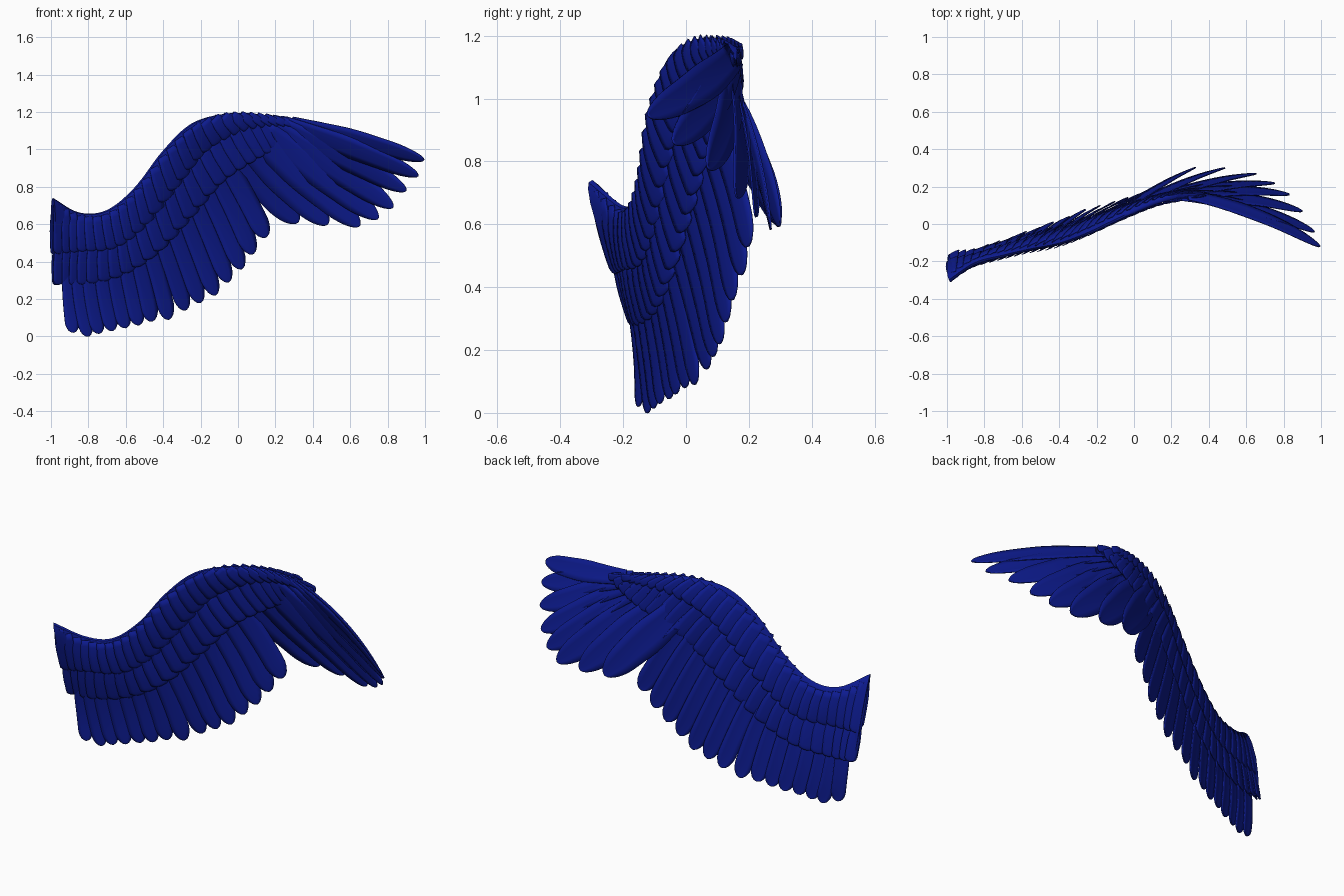
import bpy, bmesh, math
from mathutils import Vector as V

if "Cube" in bpy.data.objects:
    bpy.data.objects.remove(bpy.data.objects["Cube"])

# Guide lines along the wing: leading edge, first covert line, second covert line
LEAD = [V(p) for p in [(-.99, -.295, .73), (-.85, -.205, .655), (-.70, -.165, .668), (-.55, -.13, .79), (-.40, -.1, .985),
                       (-.25, -.045, 1.13), (-.08, .035, 1.185), (.08, .105, 1.19), (.22, .15, 1.165)]]
MID = [V(p) for p in [(-.985, -.21, .45), (-.84, -.18, .46), (-.66, -.125, .48), (-.50, -.08, .60), (-.33, -.035, .81),
                      (-.18, .025, .99), (0, .09, 1.1), (.16, .14, 1.135), (.29, .155, 1.14)]]
LOW = [V(p) for p in [(-.98, -.16, .28), (-.84, -.145, .28), (-.64, -.09, .32), (-.44, -.04, .44), (-.26, .02, .63),
                      (-.08, .08, .83), (.1, .14, .95), (.24, .17, 1.03), (.385, .16, 1.12)]]
SECONDARY_TIPS = [(-.88, -.15, .02), (-.80, -.12, 0), (-.74, -.10, .015), (-.67, -.08, .03), (-.60, -.05, .045),
                  (-.53, -.03, .06), (-.46, 0, .08), (-.37, .03, .09), (-.28, .07, .14), (-.20, .09, .18),
                  (-.12, .11, .22), (-.05, .13, .29), (.02, .15, .36), (.08, .18, .44), (.15, .2, .53)]
PRIMARY_TIPS = [(.32, .3, .61), (.48, .3, .60), (.65, .27, .59), (.75, .22, .63),
                (.83, .16, .69), (.90, .07, .78), (.965, -.04, .86), (.995, -.12, .945)]

mat = bpy.data.materials.new("deep_blue")
mat.diffuse_color = (.004, .011, .28, 1)
mat.use_nodes = True
mat.node_tree.nodes["Principled BSDF"].inputs["Base Color"].default_value = mat.diffuse_color


def at(line, u):
    """Catmull-Rom sample of a guide line at station u."""
    n = len(line) - 1
    u = max(0, min(n, u))
    i = min(int(u), n - 1)
    t = u - i
    b, c = line[i], line[i + 1]
    a = line[i - 1] if i else 2 * b - c
    d = line[i + 2] if i + 2 <= n else 2 * c - b
    return .5 * (2 * b + (c - a) * t + (2 * a - 5 * b + 4 * c - d) * t * t + (3 * b - a - 3 * c + d) * t ** 3)


def facing(u):
    """Outward direction of the wing's front side."""
    return V((.38, -1, .2)).lerp(V((-.1, -1, -.1)), max(0, u - 5) / 3).normalized()


def finish(bm, name, thickness=0):
    bmesh.ops.recalc_face_normals(bm, faces=bm.faces)
    me = bpy.data.meshes.new(name)
    bm.to_mesh(me)
    bm.free()
    ob = bpy.data.objects.new(name, me)
    bpy.context.collection.objects.link(ob)
    me.materials.append(mat)
    if thickness:
        s = ob.modifiers.new("thickness", 'SOLIDIFY')
        s.thickness, s.offset = thickness, 0
    bpy.ops.object.select_all(action='DESELECT')
    ob.select_set(True)
    bpy.context.view_layer.objects.active = ob
    bpy.ops.object.shade_smooth_by_angle(angle=math.radians(35))


def feather(bm, a, ctrl, c, width, normal, tilt=.1, taper=0, camber=.04, tip=.16, steps=13):
    """Rounded, cambered blade along a quadratic curve."""
    rows = []
    for k in range(steps + 1):
        t = 1 - (1 - k / steps) ** 1.7
        p = a * (1 - t) ** 2 + ctrl * 2 * t * (1 - t) + c * t * t
        d = ((ctrl - a) * (1 - t) + (c - ctrl) * t).normalized()
        side = normal.cross(d).normalized()
        up = d.cross(side)
        side = (side + up * tilt).normalized()
        w = (.7 + .3 * min(1, t / .4)) * (1 - taper * max(0, t - .5) * 2)
        if t > 1 - tip:
            w *= math.sqrt(max(.004, 1 - ((t - 1 + tip) / tip) ** 2))
        rows.append([bm.verts.new(p + side * width * .5 * w * s + up * camber * width * w * (1 - s * s))
                     for s in (-1, -.5, 0, .5, 1)])
    for r, q in zip(rows, rows[1:]):
        for j in range(4):
            bm.faces.new((r[j], r[j + 1], q[j + 1], q[j]))


# Arm: tapered fleshy core under the coverts
bm = bmesh.new()
profile = [(-.02, 0), (0, .011), (.04, .017), (.12, .022), (.3, .024), (.5, .016), (.75, .008), (.97, .003)]
rings = []
for k in range(49):
    u = k / 6
    n, thick = facing(u), 1 + .5 * max(0, 1 - u * 2) - .5 * max(0, (u - 6) / 2)

    def spot(f, h):
        p = at(LEAD, u).lerp(at(MID, u), f * 2) if f < .5 else at(MID, u).lerp(at(LOW, u), f * 2 - 1)
        return bm.verts.new(p + n * h * thick)
    rings.append([spot(f, h) for f, h in profile] + [spot(f, -h) for f, h in profile[:0:-1]])
for r, q in zip(rings, rings[1:]):
    for j in range(len(r)):
        m = (j + 1) % len(r)
        bm.faces.new((r[j], r[m], q[m], q[j]))
bm.faces.new(rings[0])
bm.faces.new(rings[-1])
finish(bm, "wing_arm")


# Covert rows on both faces of the wing
def covert_row(name, top, bottom, count, sign, heights, start, reach):
    bm = bmesh.new()
    for i in range(count):
        u = .15 + 7.85 * i / (count - 1)
        n = facing(u) * sign
        a, c = at(top, u), at(bottom, u)
        a = a.lerp(c, start)
        c = a.lerp(c, reach)
        span = (at(bottom, u + .2) - at(bottom, u - .2)) / (.4 if .2 < u < 7.8 else .3)
        d = (c - a).normalized()
        width = max(.04, (span - d * span.dot(d)).length * 7.85 / count * 1.45)
        h0, h1, h2 = heights
        feather(bm, a + n * h0, (a + c) / 2 + n * h1, c + n * h2, width, n, -.07, tip=.1, steps=9)
    finish(bm, name, .004)


for side, sign in (("front", 1), ("back", -1)):
    covert_row("lesser_coverts_" + side, LEAD, MID, 28, sign, (.016, .034, .02), .06, 1.05)
    covert_row("greater_coverts_" + side, MID, LOW, 27, sign, (.012, .018, .008), -.12, 1.02)

# Secondary flight feathers
bm = bmesh.new()
for i, tip in enumerate(SECONDARY_TIPS):
    k = i / 14
    u = .55 + 4.75 * k
    a = at(MID, u)
    ctrl = a.lerp(at(LOW, u), 1.4) + V((0, .03, 0)) * k
    feather(bm, a, ctrl, V(tip), .08 + .035 * k, facing(u), .04 - .1 * k)
finish(bm, "secondary_feathers", .006)

# Primary flight feathers fanning out from the hand
bm = bmesh.new()
for i, tip in enumerate(PRIMARY_TIPS):
    k = i / 7
    a, c = at(MID, 5.6 + 2.4 * k), V(tip)
    ctrl = a.lerp(c, .55) + V((0, .03 + .045 * k, .015 * k))
    n = V((.3, -1, .1)).lerp(V((-.5, -.8, -.5)), k)
    feather(bm, a, ctrl, c, .19 - .07 * k, n, .03, .3, tip=.26, steps=16)
finish(bm, "primary_feathers", .006)
